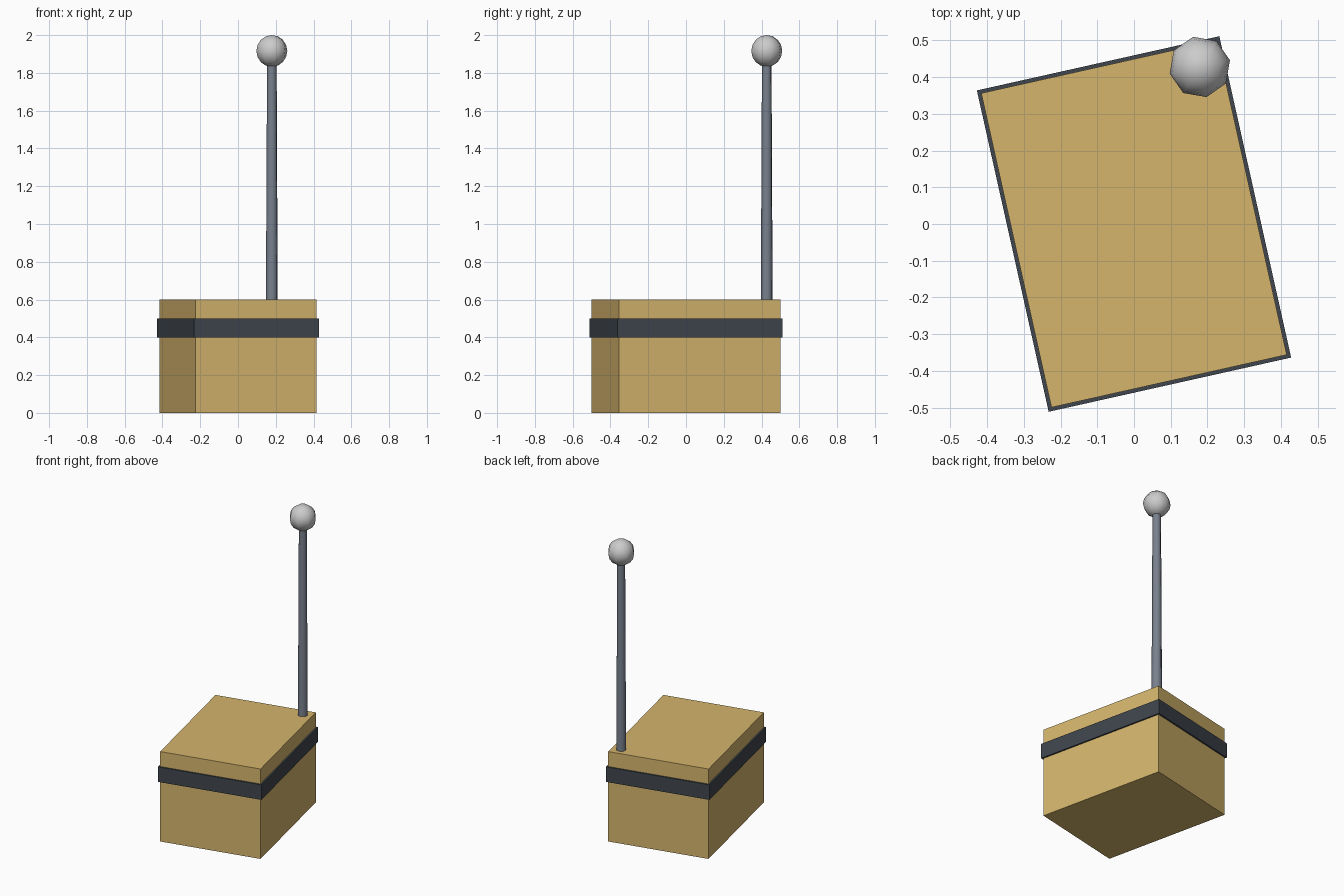
import bpy
from math import radians
from mathutils import Matrix

if "Cube" in bpy.data.objects:
    bpy.data.objects.remove(bpy.data.objects["Cube"])

ANGLE = radians(12.6)
TURN = Matrix.Rotation(ANGLE, 4, 'Z')


def material(name, color):
    m = bpy.data.materials.new(name)
    m.diffuse_color = (*color, 1)
    m.use_nodes = True
    m.node_tree.nodes["Principled BSDF"].inputs["Base Color"].default_value = m.diffuse_color
    return m


def finish(name, mat=None):
    ob = bpy.context.object
    ob.name = name
    if mat:
        ob.data.materials.append(mat)
    return ob


def box(name, width, depth, z0, z1, mat):
    bpy.ops.mesh.primitive_cube_add(size=1, location=(0, 0, (z0 + z1) / 2),
                                    rotation=(0, 0, ANGLE))
    ob = finish(name, mat)
    ob.scale = (width, depth, z1 - z0)
    return ob


tan = material("tan", (0.66, 0.46, 0.15))
dark = material("dark_slate", (0.05, 0.06, 0.075))
steel = material("steel", (0.19, 0.22, 0.27))

# Main body and the strap wrapped around it
box("body", 0.656, 0.876, 0, 0.6, tan)
box("strap", 0.676, 0.896, 0.4, 0.5, dark)

# Slightly tapered mast near the back right corner
corner = TURN @ Matrix.Translation((0.268, 0.378, 0))
x, y, _ = corner.translation
bpy.ops.mesh.primitive_cone_add(vertices=8, radius1=0.032, radius2=0.026, depth=1.25,
                                location=(x, y, 1.225), rotation=(0, 0, ANGLE))
finish("mast", steel)
bpy.ops.object.shade_smooth_by_angle(angle=radians(50))

# Ball on the mast tip
bpy.ops.mesh.primitive_uv_sphere_add(segments=8, ring_count=8, radius=0.084,
                                     location=(x, y, 1.916), rotation=(0, 0, ANGLE))
finish("ball")
bpy.ops.object.shade_smooth()
